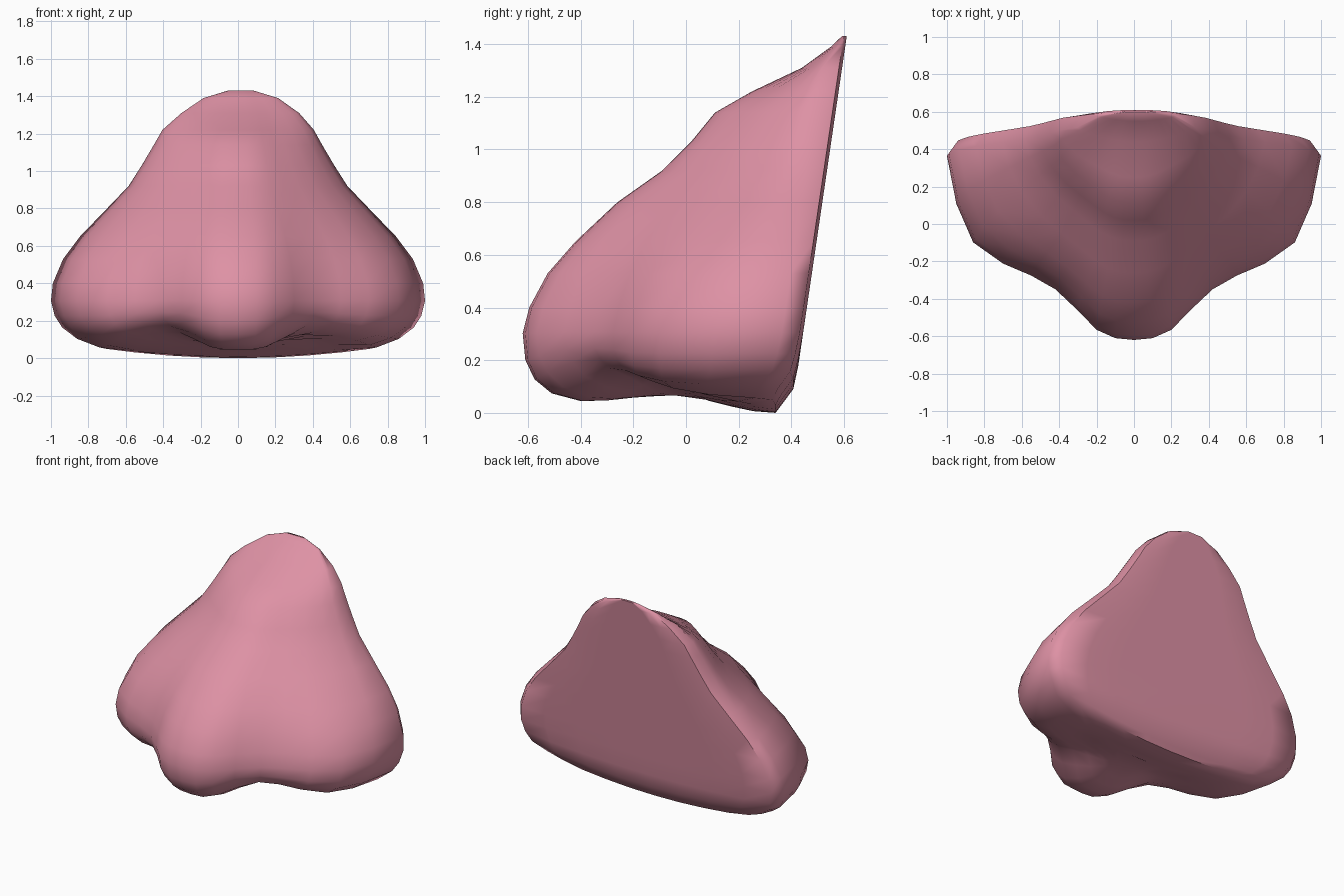
import bpy
import bmesh

default_cube = bpy.data.objects.get("Cube")
if default_cube:
    bpy.data.objects.remove(default_cube, do_unlink=True)

# Horizontal levels from base to top: height, front of the ridge, half width
LEVELS = [
    (0.0, -0.40, 0.74), (0.03, -0.51, 0.86), (0.09, -0.575, 0.94),
    (0.18, -0.61, 0.98), (0.3, -0.62, 1.0), (0.4, -0.595, 0.99),
    (0.53, -0.525, 0.935), (0.65, -0.42, 0.845), (0.8, -0.26, 0.7),
    (0.92, -0.09, 0.585), (1.03, 0.02, 0.515), (1.14, 0.11, 0.45),
    (1.22, 0.25, 0.405), (1.31, 0.44, 0.315), (1.39, 0.55, 0.2),
    (1.43, 0.592, 0.07),
]
# Plan outline from the ridge to the side: width share, depth at wings, depth at bridge
OUTLINE = [
    (0.0, 0.0, 0.0), (0.1, 0.01, 0.005), (0.2, 0.055, 0.03), (0.3, 0.16, 0.085),
    (0.42, 0.275, 0.18), (0.55, 0.35, 0.295), (0.7, 0.415, 0.43),
    (0.86, 0.53, 0.64), (0.95, 0.74, 0.82), (1.0, 1.0, 1.0),
]
# Flat back, as shares of the half width
BACK = [0.95, 0.75, 0.5, 0.25, 0.0]


def smooth(low, high, value):
    t = min(1.0, max(0.0, (value - low) / (high - low)))
    return t * t * (3 - 2 * t)


def underside_lift(x, y):
    """Raise the base under the tip, the creases beside it and the outer wings."""
    tip = smooth(0.33, -0.05, y) * (0.045 + 0.02 * smooth(-0.35, -0.1, y))
    crease = 0.085 * smooth(0.08, 0.36, abs(x)) * smooth(0.15, -0.3, y)
    outer = smooth(0.3, 0.9, abs(x))
    return (tip + crease) * (1 - 0.8 * outer) + 0.1 * x * x


def section(level, front, half_width):
    """Closed plan outline at one level, mirrored about the middle."""
    back = 0.40 + 0.147 * level
    if level < 0.1:
        back -= 0.06 * (1 - level / 0.1)
    side = back - min(0.08, 0.5 * (back - front))
    bridge = smooth(0.35, 0.95, level)
    half = []
    for share, wing_depth, bridge_depth in OUTLINE:
        depth = wing_depth + (bridge_depth - wing_depth) * bridge
        half.append((share * half_width, front + (side - front) * depth))
    for share in BACK:
        half.append((share * half_width, back - 0.012 * (share > 0.9)))
    mirrored = [(-x, y) for x, y in half[-2:0:-1]]
    fade = 1 - smooth(0.0, 0.35, level)
    lean = 0.015 * smooth(1.2, 1.35, level)
    return [(x + lean, y, level + fade * underside_lift(x, y))
            for x, y in half + mirrored]


def bridge_rings(bm, lower, upper):
    count = len(lower)
    for i in range(count):
        j = (i + 1) % count
        bm.faces.new((lower[i], lower[j], upper[j], upper[i]))


bm = bmesh.new()

# Underside rings, shrinking towards the middle of the base
base = section(*LEVELS[0])
rings = []
for scale in (0.25, 0.5, 0.75):
    points = [(x * scale, y * scale) for x, y, z in base]
    rings.append([bm.verts.new((x, y, underside_lift(x, y))) for x, y in points])

# Outer body
for row in LEVELS:
    rings.append([bm.verts.new(point) for point in section(*row)])
for lower, upper in zip(rings, rings[1:]):
    bridge_rings(bm, lower, upper)

# Close the base and the narrow top
bm.faces.new(list(reversed(rings[0])))
bm.faces.new(rings[-1])
bmesh.ops.recalc_face_normals(bm, faces=bm.faces)

mesh = bpy.data.meshes.new("nose")
bm.to_mesh(mesh)
bm.free()
nose = bpy.data.objects.new("nose", mesh)
bpy.context.collection.objects.link(nose)

# Single skin colour
pink = bpy.data.materials.new("rose_pink_skin")
pink.use_nodes = True
color = (0.73, 0.285, 0.375, 1.0)
pink.diffuse_color = color
pink.node_tree.nodes["Principled BSDF"].inputs["Base Color"].default_value = color
mesh.materials.append(pink)

bpy.context.view_layer.objects.active = nose
nose.select_set(True)
bpy.ops.object.shade_smooth_by_angle(angle=1.0)
